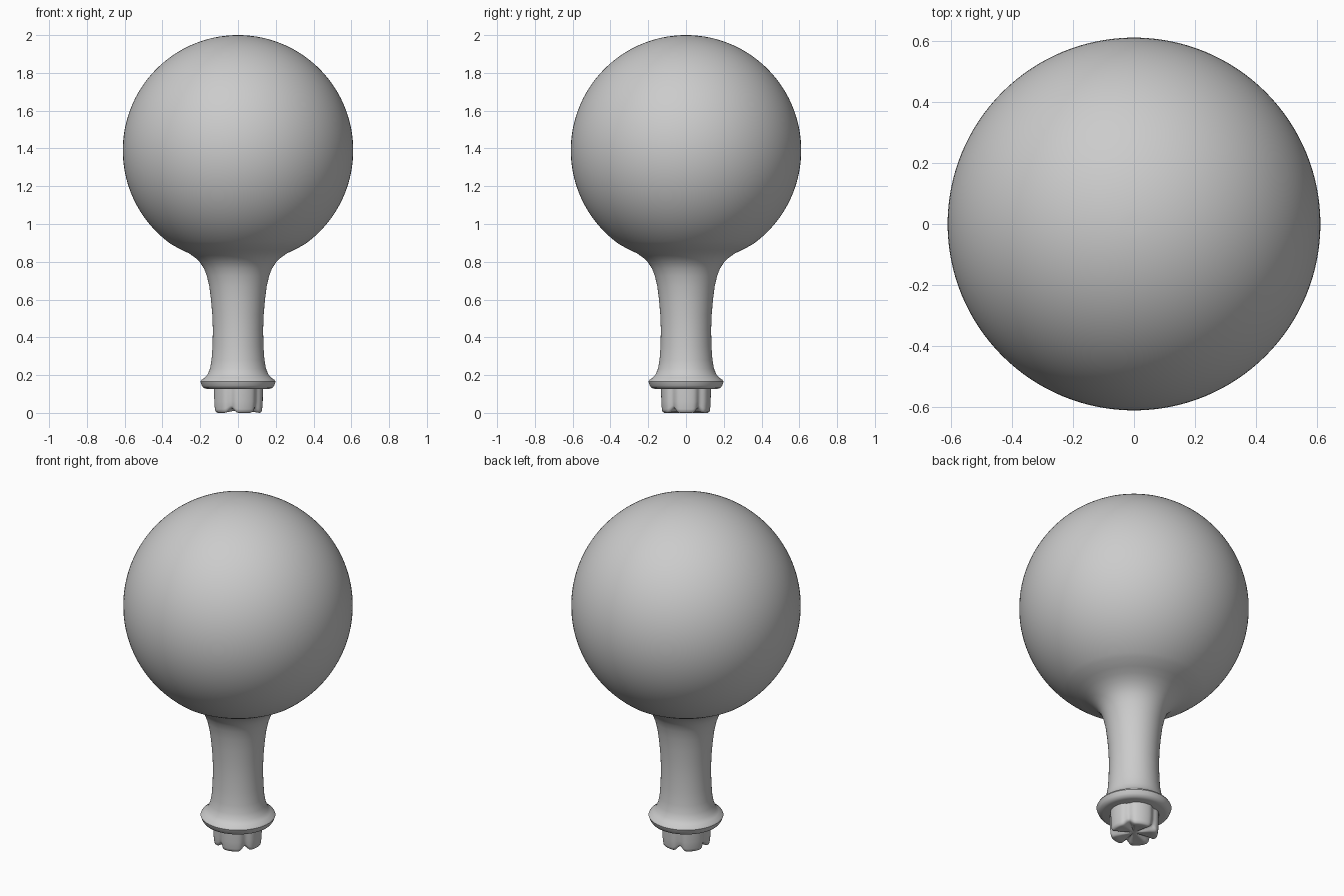
import bpy
import bmesh
import math

cube = bpy.data.objects.get("Cube")
if cube:
    bpy.data.objects.remove(cube, do_unlink=True)

grey = bpy.data.materials.new("light_grey")
grey.use_nodes = True
grey.diffuse_color = (0.6, 0.6, 0.6, 1)
grey.node_tree.nodes["Principled BSDF"].inputs["Base Color"].default_value = (0.6, 0.6, 0.6, 1)

SEGMENTS = 128
PLUG_LOBES = 5


def loft(name, rings, angle):
    """Skin a list of rings (lists of points), capping each end."""
    bm = bmesh.new()
    loops = [[bm.verts.new(p) for p in ring] for ring in rings]
    for low, high in zip(loops, loops[1:]):
        for i in range(SEGMENTS):
            j = (i + 1) % SEGMENTS
            bm.faces.new((low[i], low[j], high[j], high[i]))
    for loop, z in ((loops[0], rings[0][0][2]), (loops[-1], rings[-1][0][2])):
        tip = bm.verts.new((0, 0, sum(v.co.z for v in loop) / SEGMENTS))
        for i in range(SEGMENTS):
            bm.faces.new((loop[i], loop[(i + 1) % SEGMENTS], tip))
    bmesh.ops.recalc_face_normals(bm, faces=bm.faces)
    mesh = bpy.data.meshes.new(name)
    bm.to_mesh(mesh)
    bm.free()
    mesh.materials.append(grey)
    obj = bpy.data.objects.new(name, mesh)
    bpy.context.collection.objects.link(obj)
    bpy.ops.object.select_all(action="DESELECT")
    obj.select_set(True)
    bpy.context.view_layer.objects.active = obj
    bpy.ops.object.shade_smooth_by_angle(angle=math.radians(angle))
    return obj


def circle(r, z):
    step = math.tau / SEGMENTS
    return [(r * math.cos(i * step), r * math.sin(i * step), z) for i in range(SEGMENTS)]


# Flange, neck and flared shoulder flowing into the ball
profile = [(0.165, 0.127), (0.182, 0.132), (0.192, 0.145), (0.199, 0.165),
           (0.193, 0.175), (0.175, 0.187), (0.16, 0.205), (0.148, 0.235),
           (0.14, 0.28), (0.135, 0.35), (0.133, 0.44), (0.136, 0.52),
           (0.143, 0.6), (0.152, 0.67), (0.165, 0.725), (0.18, 0.765),
           (0.2, 0.795), (0.225, 0.82), (0.26, 0.845), (0.3, 0.864)]
BALL_R, BALL_Z, STEPS = 0.61, 1.39, 60
start = math.asin(0.35 / BALL_R)
for k in range(STEPS):
    a = start + (math.pi - start) * k / STEPS
    profile.append((BALL_R * math.sin(a), BALL_Z - BALL_R * math.cos(a)))
loft("ball_and_neck", [circle(r, z) for r, z in profile], 40)


# Lobed plug: narrow grooves down the side that arch into its underside
def plug_ring(r, z, depth, lift):
    ring = []
    for i in range(SEGMENTS):
        a = math.tau * i / SEGMENTS
        groove = abs(math.sin(PLUG_LOBES * a / 2)) ** 10
        radius = r * (1 - depth * groove)
        ring.append((radius * math.cos(a), radius * math.sin(a), z + lift * groove))
    return ring


loft("lobed_plug", [plug_ring(0.04, 0.01, 0, 0.01),
                    plug_ring(0.09, 0.004, 0.05, 0.02),
                    plug_ring(0.115, 0, 0.1, 0.025),
                    plug_ring(0.125, 0.006, 0.1, 0.025),
                    plug_ring(0.128, 0.02, 0.1, 0.02),
                    plug_ring(0.131, 0.06, 0.09, 0),
                    plug_ring(0.132, 0.14, 0.08, 0)], 50)
